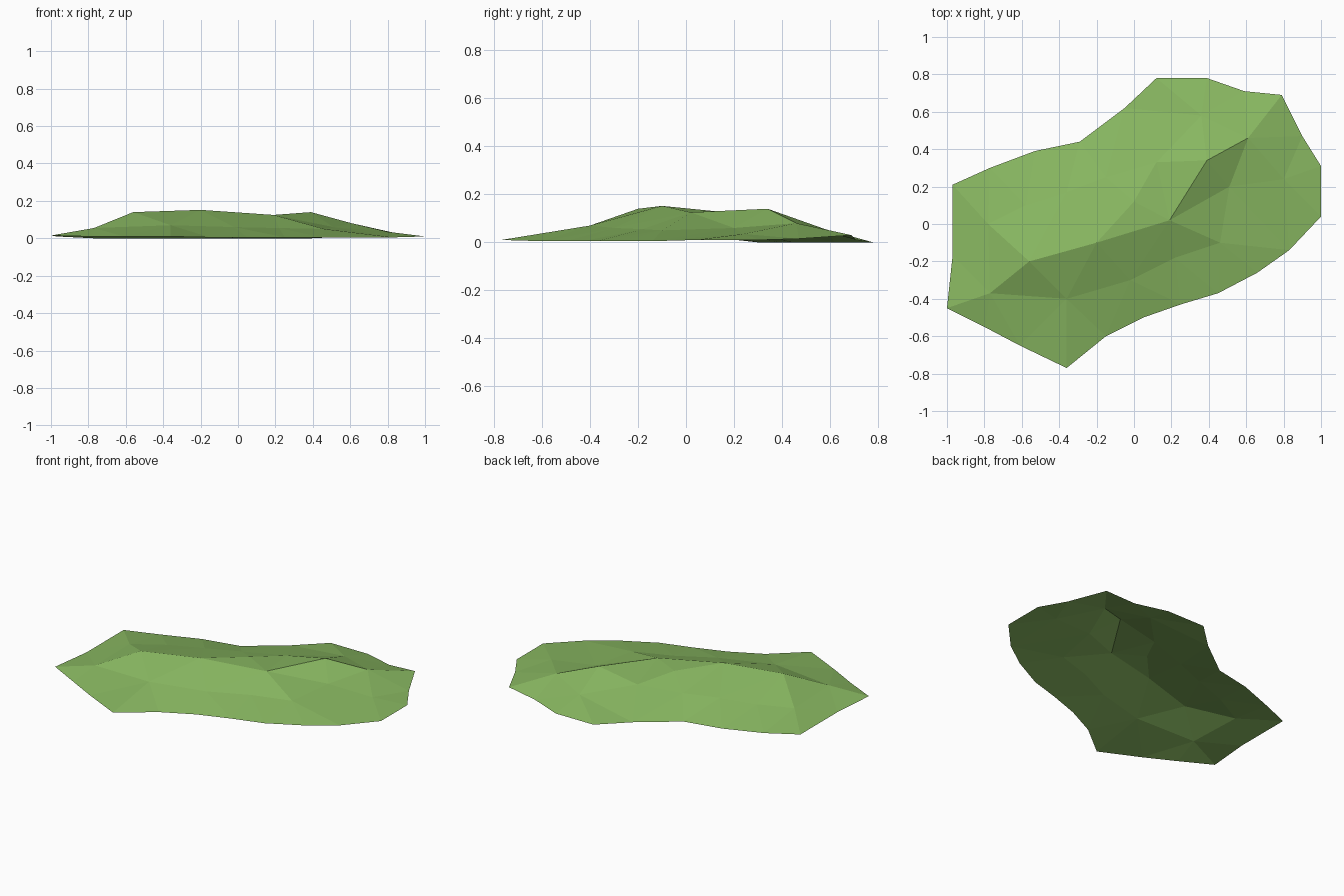
import bpy
import bmesh
from mathutils import Vector
from mathutils.geometry import delaunay_2d_cdt

default_cube = bpy.data.objects.get("Cube")
if default_cube:
    bpy.data.objects.remove(default_cube, do_unlink=True)


def make_material(name, colour):
    material = bpy.data.materials.new(name)
    material.use_nodes = True
    material.diffuse_color = colour
    material.node_tree.nodes["Principled BSDF"].inputs["Base Color"].default_value = colour
    return material


def chain(indices, closed=False):
    """Pairs of neighbouring indices along a path or loop."""
    pairs = list(zip(indices, indices[1:]))
    if closed:
        pairs.append((indices[-1], indices[0]))
    return pairs


# Foot of the hill, starting at the pointed end of the ridge
west_and_back = [
    (-1, -.45, .015), (-.97, -.17, .01), (-.97, .21, .01), (-.77, .3, 0),
    (-.53, .39, 0), (-.29, .44, 0), (-.05, .62, 0), (.12, .78, 0),
    (.39, .78, 0), (.59, .71, .01), (.79, .69, .03),
]
east_and_front = [
    (.9, .47, .015), (1, .31, .01), (1, .04, .01), (.83, -.14, .005),
    (.66, -.26, .005), (.45, -.37, .005), (.25, -.43, .005), (.05, -.5, .005),
    (-.15, -.6, .005), (-.36, -.77, .01), (-.61, -.65, .01), (-.8, -.55, .01),
]

# Crest running between the two ends
crest = [
    (-.77, -.37, .055), (-.56, -.2, .14), (-.2, -.1, .152),
    (.19, .02, .125), (.39, .34, .14), (.61, .46, .08),
]

# Breaks of slope on the steep front and on the gentle back
front_slope = [
    (-.36, -.4, .07), (-.02, -.3, .06), (.22, -.18, .055),
    (.46, -.1, .05), (.51, .2, .06), (.8, .24, .035),
]
back_slope = [
    (-.78, 0, .05), (-.58, .1, .06), (-.36, .17, .07), (-.15, .25, .075),
    (0, .12, .13), (.12, .33, .09), (.36, .58, .055),
]

# Index the outline and crest so they stay as edges in the triangulation
outline = west_and_back + east_and_front
points = outline + crest + front_slope + back_slope
outline_edges = chain(list(range(len(outline))), closed=True)
crest_indices = list(range(len(outline), len(outline) + len(crest)))
crest_edges = chain([0] + crest_indices + [len(west_and_back) - 1])
front_start = len(outline) + len(crest)
front_edges = chain(list(range(front_start, front_start + len(front_slope))))

# Triangulate the plan inside the outline
flat, _, triangles, sources, _, _ = delaunay_2d_cdt(
    [Vector((x, y)) for x, y, z in points],
    outline_edges + crest_edges + front_edges, [], 1, 1e-5)

# Raise the plan into an open low-poly shell
bm = bmesh.new()
verts = [bm.verts.new((p.x, p.y, points[origin[0]][2] if origin else 0))
         for p, origin in zip(flat, sources)]
for triangle in triangles:
    bm.faces.new([verts[i] for i in triangle])
for face in bm.faces:
    face.normal_update()
    if face.normal.z < 0:
        face.normal_flip()
    face.smooth = False

mesh = bpy.data.meshes.new("grassy_hill")
bm.to_mesh(mesh)
bm.free()
mesh.materials.append(make_material("grass green", (.25, .48, .12, 1)))
hill = bpy.data.objects.new("grassy_hill", mesh)
bpy.context.scene.collection.objects.link(hill)
